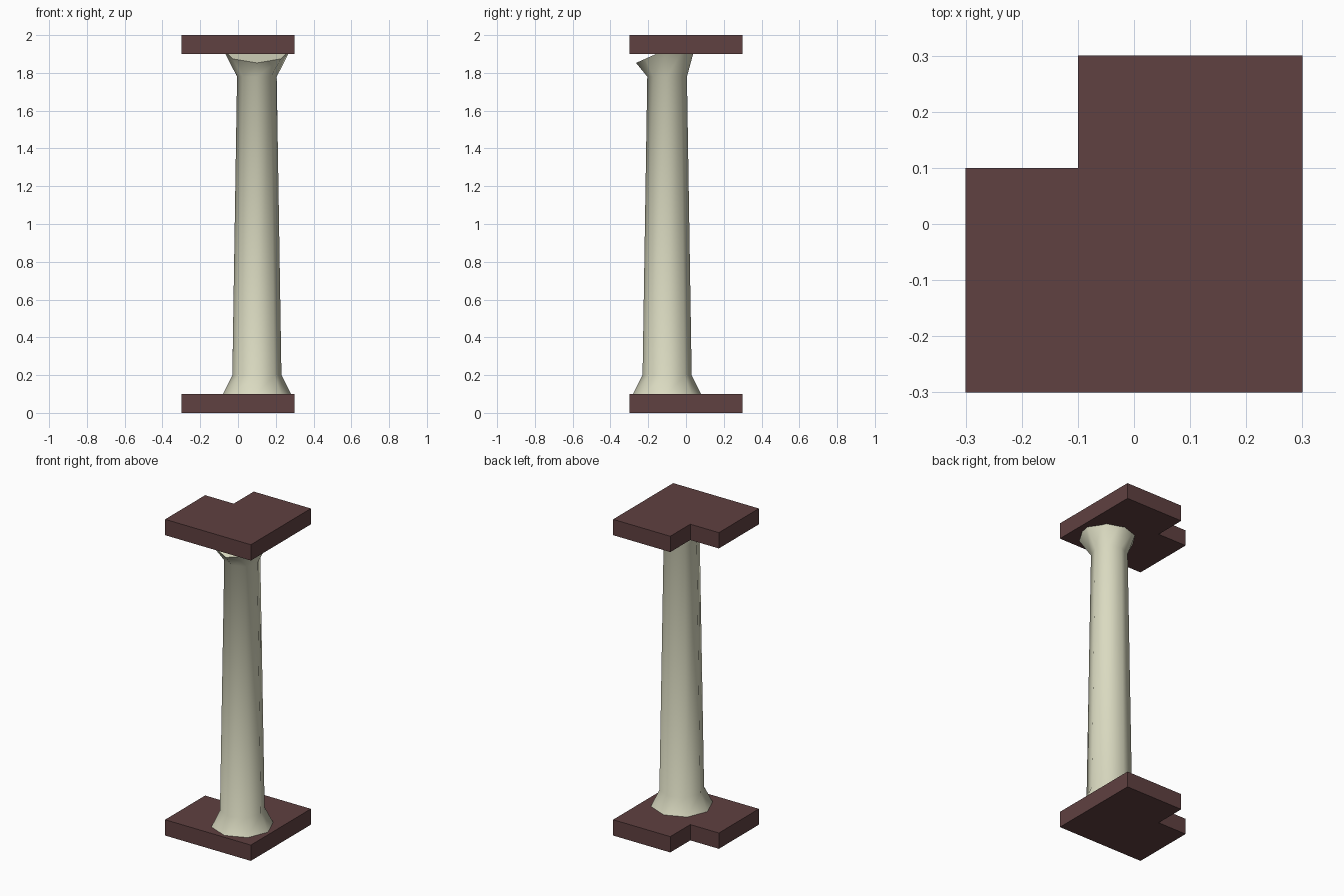
import bpy, bmesh, math
from mathutils import Matrix, Vector

if "Cube" in bpy.data.objects:
    bpy.data.objects.remove(bpy.data.objects["Cube"])


def material(name, rgb):
    m = bpy.data.materials.new(name)
    m.diffuse_color = (*rgb, 1)
    m.use_nodes = True
    m.node_tree.nodes["Principled BSDF"].inputs["Base Color"].default_value = m.diffuse_color
    return m


brown = material("dark red brown", (0.115, 0.052, 0.052))
cream = material("pale cream", (0.70, 0.70, 0.53))


def finish(bm, name, mat):
    bmesh.ops.recalc_face_normals(bm, faces=bm.faces)
    me = bpy.data.meshes.new(name)
    bm.to_mesh(me)
    bm.free()
    me.materials.append(mat)
    ob = bpy.data.objects.new(name, me)
    bpy.context.collection.objects.link(ob)
    return ob


# L-shaped slabs with a notch at the back left corner
OUTLINE = [(-.3, -.3), (.3, -.3), (.3, .3), (-.1, .3), (-.1, .1), (-.3, .1)]


def slab(name, z):
    bm = bmesh.new()
    face = bm.faces.new([bm.verts.new((x, y, z)) for x, y in OUTLINE])
    ext = bmesh.ops.extrude_face_region(bm, geom=[face], use_keep_orig=True)
    top = [v for v in ext["geom"] if isinstance(v, bmesh.types.BMVert)]
    bmesh.ops.translate(bm, verts=top, vec=(0, 0, .1))
    return finish(bm, name, brown)


slab("base_slab", 0)
slab("top_slab", 1.9)

# Eight-sided tapered shaft; its flared top ring is tilted down at the front
SIDES = 8
RINGS = [(.18, .1, 0), (.13, .2, 0), (.105, 1.78, 0), (.18, 1.926, 24)]  # radius, z, tilt
bm = bmesh.new()
loops = []
for r, z, tilt in RINGS:
    place = Matrix.Translation((.1, -.1, z)) @ Matrix.Rotation(math.radians(tilt), 4, 'X')
    angles = [2 * math.pi * i / SIDES for i in range(SIDES)]
    loops.append([bm.verts.new(place @ Vector((r * math.cos(a), r * math.sin(a), 0)))
                  for a in angles])
for lo, hi in zip(loops, loops[1:]):
    for i in range(SIDES):
        j = (i + 1) % SIDES
        bm.faces.new((lo[i], lo[j], hi[j], hi[i]))
bm.faces.new(loops[0][::-1])
bm.faces.new(loops[-1])
column = finish(bm, "column_shaft", cream)

# Smooth sides, sharp end caps
bpy.context.view_layer.objects.active = column
column.select_set(True)
bpy.ops.object.shade_smooth_by_angle(angle=math.radians(50))
